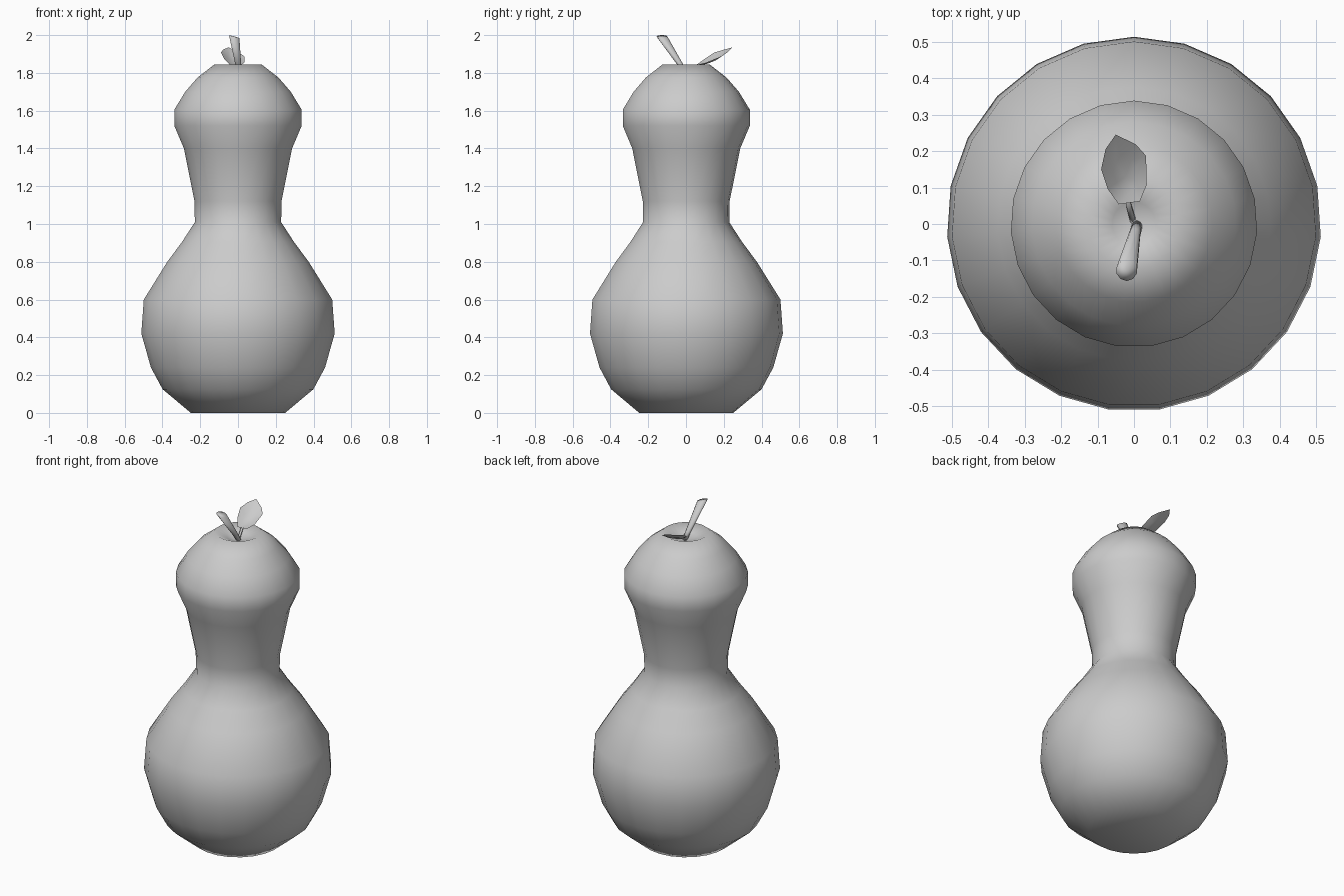
import bpy
from math import sin, cos, pi
from mathutils import Vector

if "Cube" in bpy.data.objects:
    bpy.data.objects.remove(bpy.data.objects["Cube"])


def make_object(name, verts, faces):
    mesh = bpy.data.meshes.new(name)
    mesh.from_pydata(verts, [], faces)
    mesh.validate()
    obj = bpy.data.objects.new(name, mesh)
    bpy.context.collection.objects.link(obj)
    for p in mesh.polygons:
        p.use_smooth = True
    return obj


def loft(name, rings, sides, start, end):
    """Horizontal rings (x, y, z, radius) skinned together, closed by two pole points."""
    verts, faces = [], []
    for x, y, z, r in rings:
        for i in range(sides):
            a = pi / 2 + 2 * pi * i / sides
            verts.append((x + r * cos(a), y + r * sin(a), z))
    for k in range(len(rings) - 1):
        for i in range(sides):
            j = (i + 1) % sides
            faces.append((k * sides + i, k * sides + j, (k + 1) * sides + j, (k + 1) * sides + i))
    low, high = len(verts), len(verts) + 1
    verts += [start, end]
    top = (len(rings) - 1) * sides
    for i in range(sides):
        j = (i + 1) % sides
        faces.append((low, j, i))
        faces.append((high, top + i, top + j))
    return make_object(name, verts, faces)


# Gourd body: 23-sided turned profile (radius, height) with a dimpled top
profile = [(0.25, 0), (0.40, 0.125), (0.462, 0.24), (0.513, 0.42), (0.50, 0.60),
           (0.375, 0.80), (0.297, 0.905), (0.229, 1.01), (0.231, 1.12), (0.287, 1.40),
           (0.338, 1.52), (0.338, 1.605), (0.28, 1.70), (0.215, 1.775), (0.125, 1.845),
           (0.06, 1.815)]
loft("gourd_body", [(0, 0, z, r) for r, z in profile], 23, (0, 0, 0.01), (0, 0, 1.795))

# Leaning stem, widening to the tip
stem = loft("stem", [(0.01, 0.0, 1.79, 0.014), (0.002, -0.028, 1.84, 0.016),
                     (-0.02, -0.127, 1.992, 0.029)], 10,
            (0.01, 0, 1.79), (-0.02, -0.127, 1.993))
for v in stem.data.vertices:
    if v.co.z > 1.95:
        v.co.z -= 0.27 * (v.co.x + 0.02)

# Leaf stalk
loft("leaf_stalk", [(0.0, 0.0, 1.792, 0.009), (-0.018, 0.065, 1.838, 0.007)], 6,
     (0, 0, 1.792), (-0.018, 0.065, 1.838))

# Cupped leaf: rim outline, a lower inner ring and a centre point
rim = [(-0.05, 0.245, 1.935), (0.005, 0.218, 1.908), (0.033, 0.187, 1.888),
       (0.035, 0.108, 1.855), (0.016, 0.062, 1.843), (-0.042, 0.054, 1.842),
       (-0.072, 0.096, 1.872), (-0.09, 0.15, 1.908), (-0.078, 0.205, 1.924)]
centre = Vector((-0.023, 0.13, 1.858))
n = len(rim)
inner = [centre.lerp(Vector(p), 0.5) - Vector((0, 0, 0.006)) for p in rim]
verts = rim + [tuple(p) for p in inner] + [tuple(centre)]
faces = []
for i in range(n):
    j = (i + 1) % n
    faces.append((j, i, n + i, n + j))
    faces.append((n + j, n + i, 2 * n))
make_object("leaf", verts, faces)
